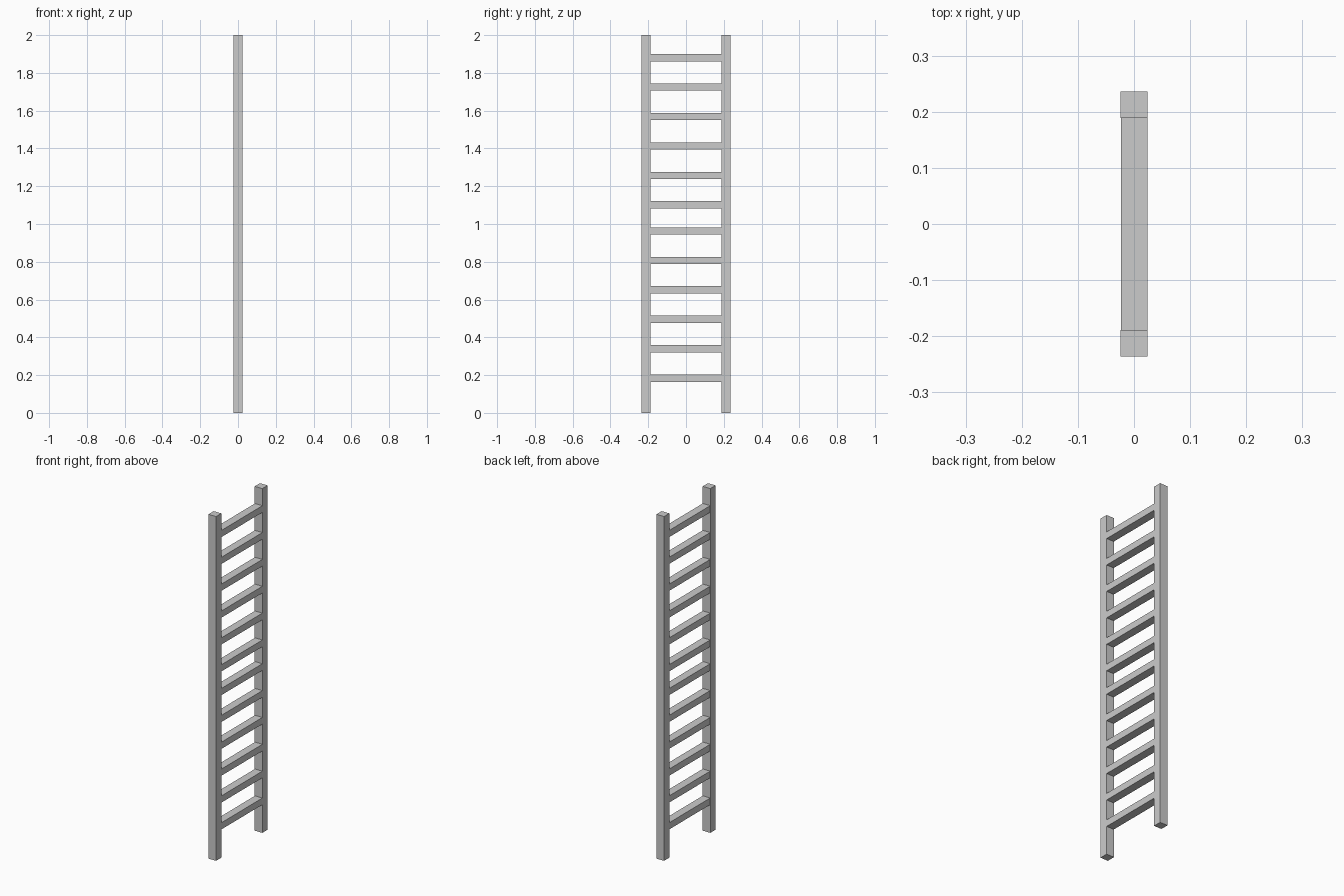
import bpy

if "Cube" in bpy.data.objects:
    bpy.data.objects.remove(bpy.data.objects["Cube"])


def box(name, lo, hi):
    """Axis-aligned box between two corners."""
    bpy.ops.mesh.primitive_cube_add(size=1, location=[(a + b) / 2 for a, b in zip(lo, hi)])
    ob = bpy.context.object
    ob.name = name
    ob.scale = [b - a for a, b in zip(lo, hi)]
    bpy.ops.object.transform_apply(location=False, rotation=False, scale=True)
    return ob


INNER, OUTER, HALF = 0.1885, 0.2365, 0.0245

# Side rails
box("left_rail", (-HALF, -OUTER, 0), (HALF, -INNER, 2))
box("right_rail", (-HALF, INNER, 0), (HALF, OUTER, 2))

# Rungs: two evenly spaced sets of six, with a slightly closer pair mid-ladder
for group, start in (("lower", 0.183), ("upper", 1.101)):
    for i in range(6):
        z = start + i * 0.156
        box(f"{group}_rung_{i + 1}", (-0.0235, -INNER, z - 0.0195), (HALF, INNER, z + 0.0195))
